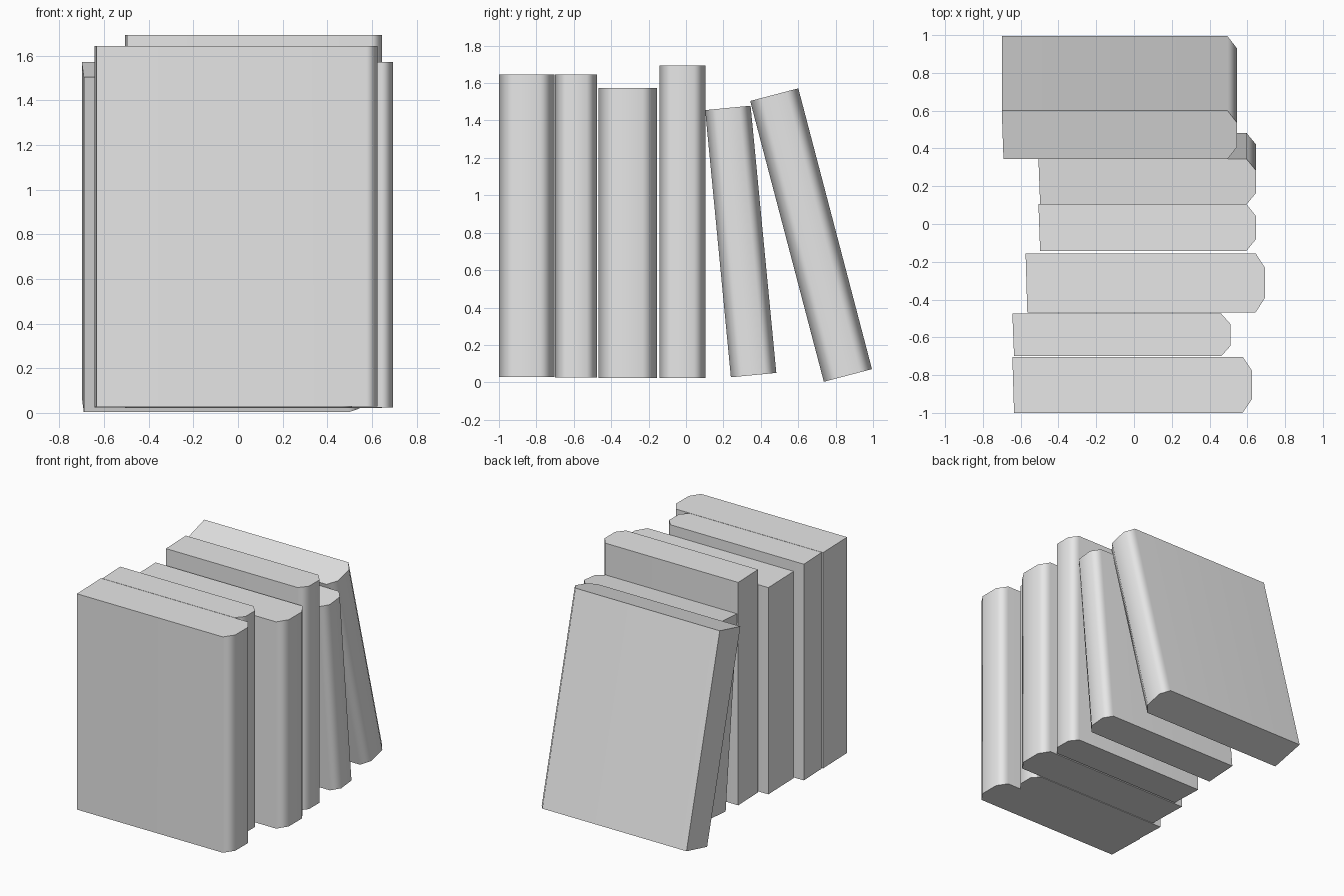
import bpy
import bmesh
from math import radians

cube = bpy.data.objects.get("Cube")
if cube:
    bpy.data.objects.remove(cube, do_unlink=True)

# One plain grey for every book
grey = bpy.data.materials.new("light_grey")
grey.use_nodes = True
GREY = (0.8, 0.8, 0.8, 1)
grey.diffuse_color = GREY
grey.node_tree.nodes["Principled BSDF"].inputs["Base Color"].default_value = GREY

SHOULDER = 0.05   # depth of the spine's bevelled edge
SKEW = 0.009      # page edge runs slightly out of square


def make_book(name, front, base, thick, left, right, height, lean):
    """Extrude a book outline, spine on +x, leaning about its front bottom edge."""
    bevel = thick * 0.25
    outline = [
        (left + SKEW, 0),
        (right - SHOULDER, 0),
        (right, bevel),
        (right, thick - bevel),
        (right - SHOULDER, thick),
        (left, thick),
    ]
    bm = bmesh.new()
    bottom = bm.faces.new([bm.verts.new((x, y, 0)) for x, y in outline])
    extruded = bmesh.ops.extrude_face_region(bm, geom=[bottom])["geom"]
    top = [v for v in extruded if isinstance(v, bmesh.types.BMVert)]
    bmesh.ops.translate(bm, verts=top, vec=(0, 0, height))
    bmesh.ops.recalc_face_normals(bm, faces=bm.faces[:])
    mesh = bpy.data.meshes.new(name)
    bm.to_mesh(mesh)
    bm.free()
    mesh.materials.append(grey)

    book = bpy.data.objects.new(name, mesh)
    book.location = (0, front, base)
    book.rotation_euler.x = radians(lean)
    bpy.context.collection.objects.link(book)

    # Rounded shading on the spine, flat covers, sharp ends
    bpy.ops.object.select_all(action='DESELECT')
    book.select_set(True)
    bpy.context.view_layer.objects.active = book
    bpy.ops.object.shade_smooth_by_angle(angle=radians(65))
    weighted = book.modifiers.new("flat_covers", 'WEIGHTED_NORMAL')
    weighted.keep_sharp = True


# Upright books, front to back
make_book("front_book", -1.0, 0.028, 0.297, -0.644, 0.625, 1.617, 0)
make_book("thin_book", -0.70, 0.025, 0.225, -0.644, 0.512, 1.62, 0)
make_book("wide_book", -0.468, 0.024, 0.313, -0.574, 0.694, 1.549, 0)
make_book("tall_book", -0.143, 0.023, 0.248, -0.506, 0.645, 1.67, 0)

# Books leaning against the row
make_book("leaning_book", 0.24, 0.027, 0.244, -0.506, 0.645, 1.435, 5.5)
make_book("back_leaning_book", 0.737, 0.003, 0.266, -0.70, 0.545, 1.552, 14.7)
